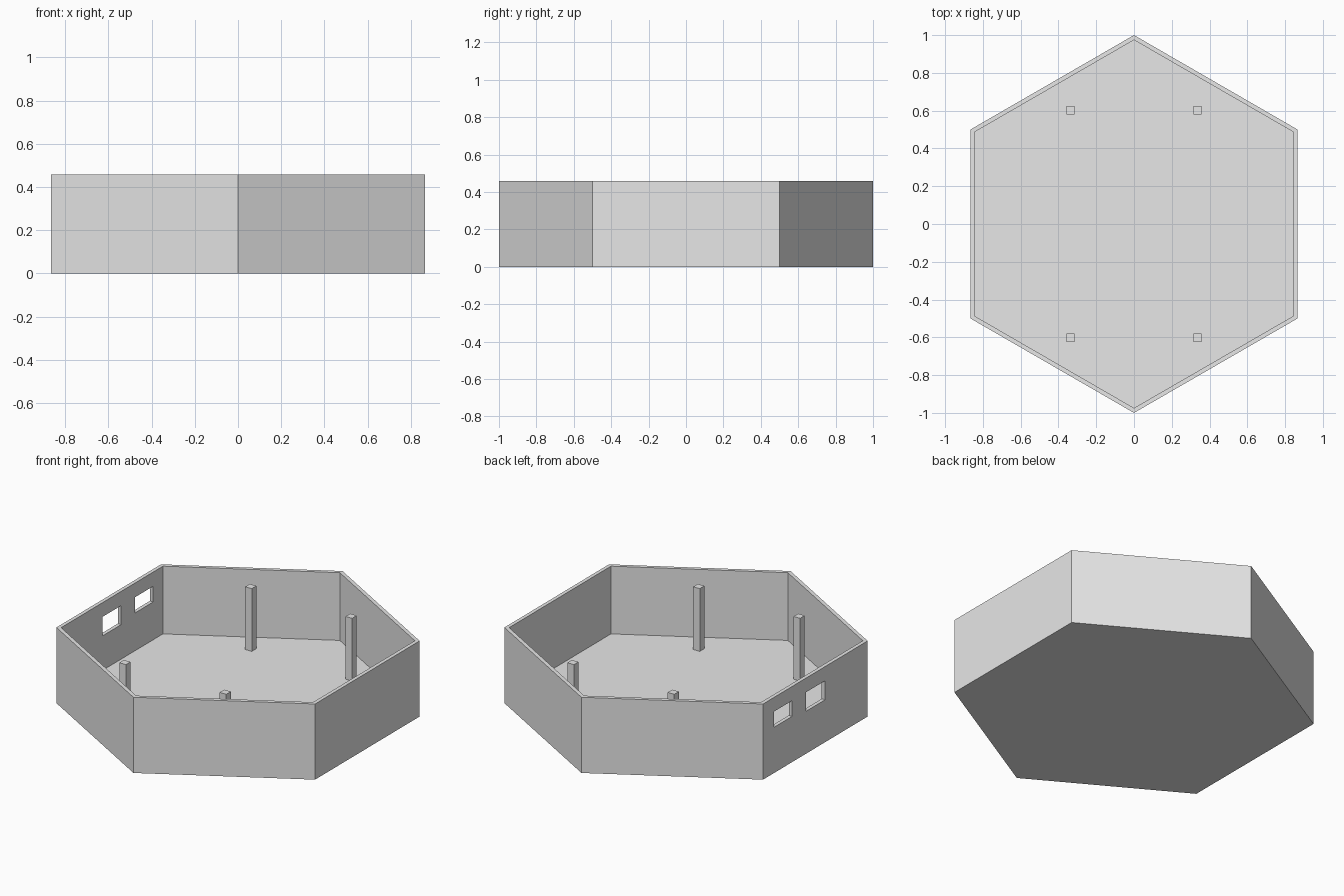
import bpy
import bmesh

WALL_TOP = 0.458
FLOOR_TOP = 0.048
COLUMN_TOP = 0.428
INNER_RADIUS = 0.97

cube = bpy.data.objects.get("Cube")
if cube:
    bpy.data.objects.remove(cube, do_unlink=True)

# Single plain colour
grey = bpy.data.materials.new("light_grey")
grey.use_nodes = True
grey.diffuse_color = (0.8, 0.8, 0.8, 1)
grey.node_tree.nodes["Principled BSDF"].inputs["Base Color"].default_value = (0.8, 0.8, 0.8, 1)


def box(name, low, high):
    """Axis-aligned box between two corners."""
    centre = [(a + b) / 2 for a, b in zip(low, high)]
    bpy.ops.mesh.primitive_cube_add(size=1, location=centre)
    obj = bpy.context.object
    obj.name = name
    obj.scale = [b - a for a, b in zip(low, high)]
    bpy.ops.object.transform_apply(location=False, rotation=False, scale=True)
    obj.data.materials.append(grey)
    return obj


# Hexagonal shell: solid prism with its top inset and pushed down to the floor
bpy.ops.mesh.primitive_cylinder_add(vertices=6, radius=1, depth=WALL_TOP,
                                    location=(0, 0, WALL_TOP / 2))
shell = bpy.context.object
shell.name = "hexagonal_room_shell"
bpy.ops.object.transform_apply(location=True, rotation=False, scale=False)
shell.data.materials.append(grey)
bm = bmesh.new()
bm.from_mesh(shell.data)
top = max(bm.faces, key=lambda f: f.calc_center_median().z)
bmesh.ops.inset_region(bm, faces=[top], thickness=(1 - INNER_RADIUS) * 0.866)
top = min((f for f in bm.faces if f.normal.z > 0.9),
          key=lambda f: f.calc_center_median().xy.length)
floor = bmesh.ops.extrude_discrete_faces(bm, faces=[top])["faces"][0]
for v in floor.verts:
    v.co.z = FLOOR_TOP
bmesh.ops.recalc_face_normals(bm, faces=bm.faces)
bm.to_mesh(shell.data)
bm.free()

# Two window openings in the right-hand wall: y range and z range
for y0, y1, z0, z1 in ((-0.093, 0.088, 0.257, 0.372), (0.222, 0.394, 0.277, 0.372)):
    cutter = box("window_cutter", (-0.95, y0, z0), (-0.75, y1, z1))
    cutter.hide_render = True
    cut = shell.modifiers.new("window", "BOOLEAN")
    cut.operation = "DIFFERENCE"
    cut.solver = "EXACT"
    cut.object = cutter
    bpy.context.view_layer.objects.active = shell
    bpy.ops.object.modifier_apply(modifier=cut.name)
    bpy.data.objects.remove(cutter, do_unlink=True)

# Four square columns standing on the floor
for side, x in (("right", -0.336), ("left", 0.336)):
    for end, y in (("front", -0.602), ("back", 0.602)):
        box(f"{end}_{side}_column", (x - 0.022, y - 0.022, FLOOR_TOP),
            (x + 0.022, y + 0.022, COLUMN_TOP))
